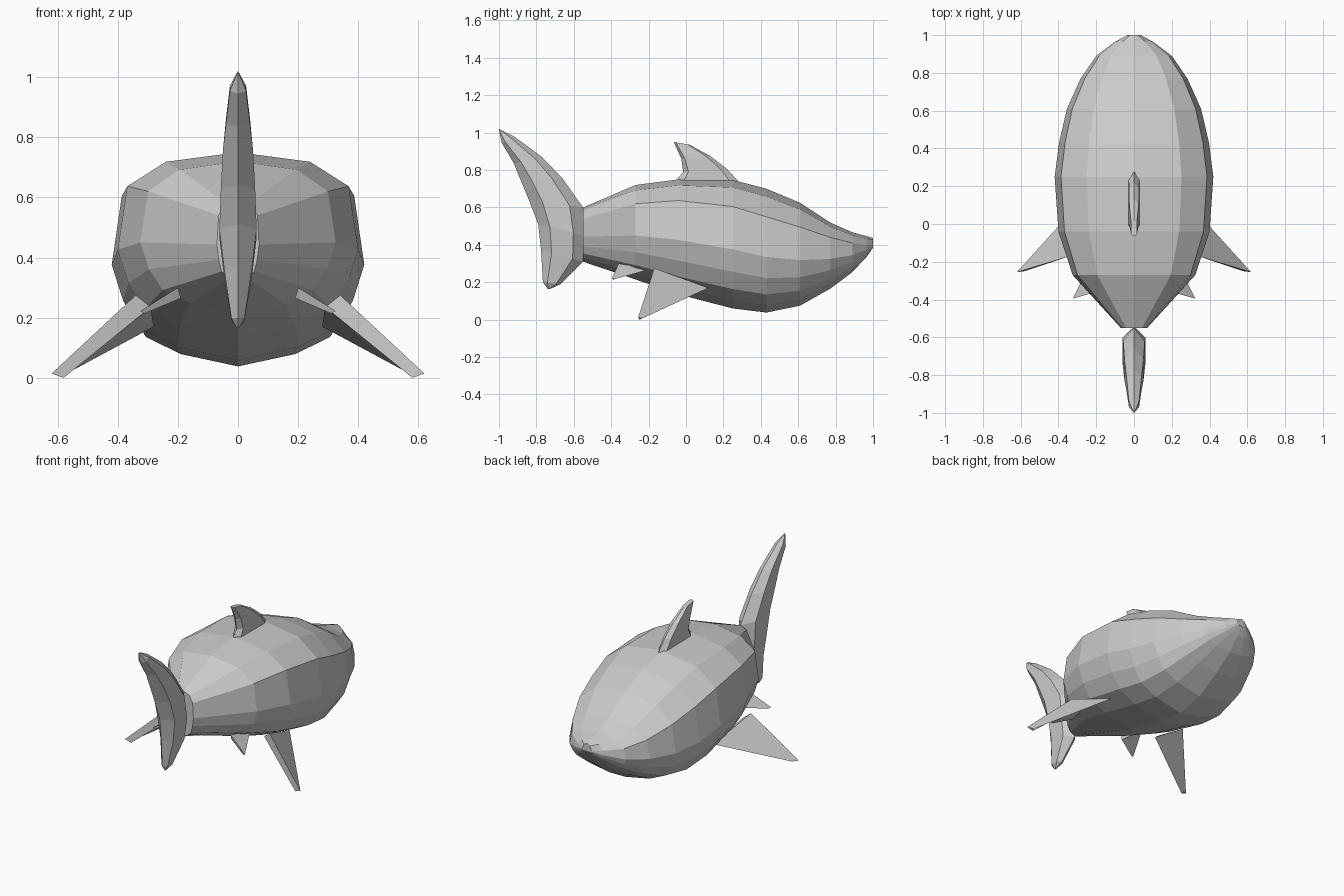
import bpy, bmesh
from mathutils import Vector


def loft(name, rings):
    """Skin a list of equal-length point rings and cap both ends."""
    bm = bmesh.new()
    rows = [[bm.verts.new(p) for p in r] for r in rings]
    n = len(rows[0])
    for a, b in zip(rows, rows[1:]):
        for i in range(n):
            j = (i + 1) % n
            bm.faces.new((a[i], a[j], b[j], b[i]))
    bm.faces.new(rows[0])
    bm.faces.new(rows[-1])
    bmesh.ops.remove_doubles(bm, verts=bm.verts, dist=0.0005)
    bmesh.ops.recalc_face_normals(bm, faces=bm.faces)
    me = bpy.data.meshes.new(name)
    bm.to_mesh(me)
    bm.free()
    ob = bpy.data.objects.new(name, me)
    bpy.context.collection.objects.link(ob)
    return ob


def blade(name, stations, fracs):
    """Upright fin: lens section from leading to trailing edge at each station."""
    rings = []
    for ly, lz, ty, tz, w in stations:
        lead, trail = Vector((0, ly, lz)), Vector((0, ty, tz))
        side = [lead.lerp(trail, f) for f in fracs]
        right = [p + Vector((w, 0, 0)) for p in side]
        left = [p - Vector((w, 0, 0)) for p in reversed(side)]
        rings.append([lead] + right + [trail] + left)
    return loft(name, rings)


# Body: y, half width, top, shoulder height, bottom
stations = [
    (-0.55, 0.07, 0.60, 0.54, 0.31),
    (-0.27, 0.325, 0.72, 0.62, 0.215),
    (-0.04, 0.40, 0.75, 0.637, 0.135),
    (0.25, 0.42, 0.747, 0.605, 0.06),
    (0.43, 0.397, 0.70, 0.55, 0.038),
    (0.61, 0.355, 0.625, 0.495, 0.075),
    (0.77, 0.283, 0.52, 0.44, 0.165),
    (0.89, 0.20, 0.467, 0.41, 0.255),
    (0.965, 0.10, 0.447, 0.40, 0.335),
    (1.0, 0.035, 0.437, 0.40, 0.385),
]
rings = []
for y, w, top, sh, bot in stations:
    h = sh - bot
    half = [(0.60 * w, top - 0.28 * (top - sh)), (0.92 * w, sh),
            (w, bot + 0.58 * h), (0.91 * w, bot + 0.36 * h),
            (0.77 * w, bot + 0.19 * h), (0.48 * w, bot + 0.08 * h)]
    rings.append([(0, y, top)] + [(x, y, z) for x, z in half]
                 + [(0, y, bot)] + [(-x, y, z) for x, z in reversed(half)])
loft("body", rings)

# Tail fin, from lower lobe tip to upper lobe tip
blade("tail_fin", [
    (-0.725, 0.165, -0.74, 0.165, 0.003),
    (-0.67, 0.19, -0.765, 0.20, 0.022),
    (-0.55, 0.31, -0.775, 0.37, 0.045),
    (-0.54, 0.45, -0.79, 0.51, 0.062),
    (-0.55, 0.60, -0.84, 0.64, 0.057),
    (-0.66, 0.755, -0.89, 0.76, 0.05),
    (-0.77, 0.87, -0.92, 0.835, 0.04),
    (-0.92, 0.98, -0.985, 0.945, 0.027),
    (-1.0, 1.02, -1.0, 1.015, 0.001),
], (0.25, 0.75))

# Dorsal fin
blade("dorsal_fin", [
    (0.29, 0.72, -0.05, 0.72, 0.028),
    (0.275, 0.745, -0.045, 0.755, 0.028),
    (0.22, 0.805, -0.015, 0.79, 0.027),
    (0.13, 0.875, -0.025, 0.86, 0.025),
    (0.02, 0.935, -0.065, 0.95, 0.015),
], (0.14, 0.88))

# Paired fins: root triangle (lead, upper trail, lower trail) tapering to a tip
paired = {
    "pectoral_fin": [[(0.28, 0.12, 0.17), (0.34, -0.17, 0.275), (0.29, -0.15, 0.235)],
                     [(0.585, -0.235, 0.006), (0.62, -0.255, 0.014), (0.58, -0.25, 0.0)]],
    "pelvic_fin": [[(0.22, -0.19, 0.27), (0.20, -0.36, 0.30), (0.19, -0.34, 0.265)],
                   [(0.315, -0.38, 0.217), (0.325, -0.395, 0.222), (0.31, -0.39, 0.214)]],
}
for name, ends in paired.items():
    for label, s in (("right", 1), ("left", -1)):
        loft(f"{label}_{name}", [[(s * x, y, z) for x, y, z in r] for r in ends])
